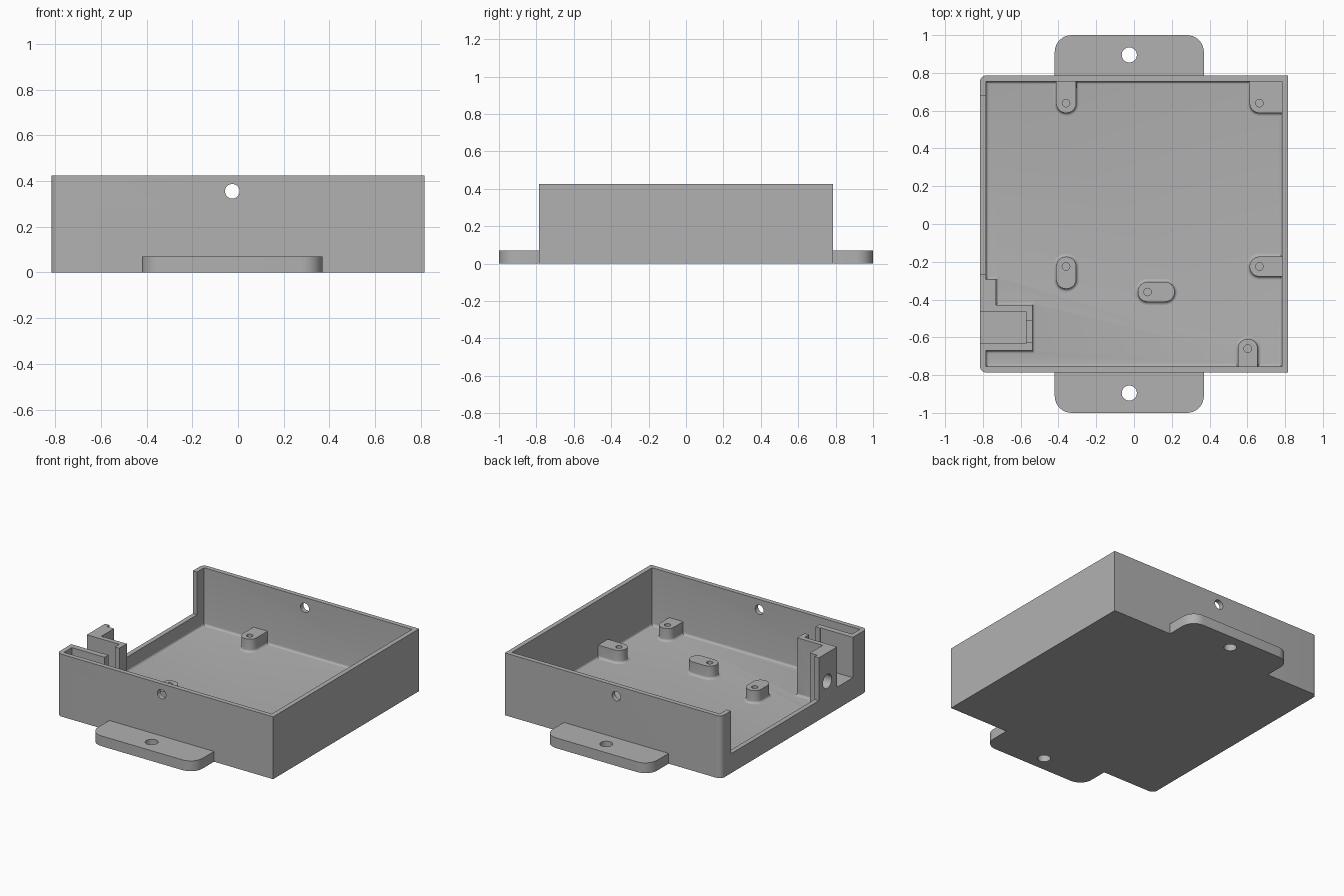
import bpy, bmesh, math

cube = bpy.data.objects.get("Cube")
if cube:
    bpy.data.objects.remove(cube, do_unlink=True)

grey = bpy.data.materials.new("matte_grey")
grey.use_nodes = True
COLOUR = (0.44, 0.44, 0.44, 1)
grey.diffuse_color = COLOUR
grey.node_tree.nodes["Principled BSDF"].inputs["Base Color"].default_value = COLOUR

HEIGHT, FLOOR, TAB_TOP, POST_TOP = 0.425, 0.033, 0.07, 0.12
FILLET = 0.016
HX, HY, WALL = 0.816, 0.787, 0.032


def outline(x0, x1, y0, y1, radii, grow):
    """Rectangle with one radius per corner (SW, SE, NE, NW), grown outward."""
    x0, x1, y0, y1 = x0 - grow, x1 + grow, y0 - grow, y1 + grow
    corners = [(x0, y0, 1, 1), (x1, y0, -1, 1), (x1, y1, -1, -1), (x0, y1, 1, -1)]
    points = []
    for i, ((x, y, sx, sy), r) in enumerate(zip(corners, radii)):
        r = max(0, r + grow)
        for k in range(9):
            a = math.pi + (i + k / 8) * math.pi / 2
            points.append((x + sx * r + r * math.cos(a), y + sy * r + r * math.sin(a)))
    return points


def make(name, bm):
    bmesh.ops.remove_doubles(bm, verts=bm.verts, dist=1e-5)
    bmesh.ops.recalc_face_normals(bm, faces=bm.faces)
    mesh = bpy.data.meshes.new(name)
    bm.to_mesh(mesh)
    bm.free()
    mesh.materials.append(grey)
    obj = bpy.data.objects.new(name, mesh)
    bpy.context.collection.objects.link(obj)
    return obj


def prism(name, rect, z0, z1, radii=(0, 0, 0, 0), flare=0):
    """Upright block; flare > 0 widens the foot, flare < 0 rounds it inward."""
    rings = [(z0, 0)]
    if flare:
        f = abs(flare)
        rings = [(z0 - 0.01, flare)] if flare > 0 else []
        for k in range(6):
            t = k / 5 * math.pi / 2
            rings.append((z0 + f * (1 - math.cos(t)), flare * (1 - math.sin(t))))
    rings.append((z1, 0))
    bm = bmesh.new()
    loops = [[bm.verts.new((x, y, z)) for x, y in outline(*rect, radii, grow)]
             for z, grow in rings]
    for low, high in zip(loops, loops[1:]):
        for i in range(len(low)):
            j = (i + 1) % len(low)
            bm.faces.new((low[i], low[j], high[j], high[i]))
    bm.faces.new(loops[0])
    bm.faces.new(loops[-1])
    return make(name, bm)


def cylinder(name, centre, radius, length, axis="Z"):
    bm = bmesh.new()
    bmesh.ops.create_cone(bm, cap_ends=True, segments=32, radius1=radius,
                          radius2=radius, depth=length)
    obj = make(name, bm)
    turn = {"X": (0, math.pi / 2, 0), "Y": (math.pi / 2, 0, 0), "Z": (0, 0, 0)}
    obj.rotation_euler = turn[axis]
    obj.location = centre
    return obj


def combine(target, tool, operation="DIFFERENCE"):
    mod = target.modifiers.new("join", "BOOLEAN")
    mod.operation, mod.solver, mod.object = operation, "EXACT", tool
    bpy.context.view_layer.update()
    bpy.context.view_layer.objects.active = target
    bpy.ops.object.modifier_apply(modifier=mod.name)
    bpy.data.objects.remove(tool, do_unlink=True)


# Outer box with a mounting tab at the front and back
case = prism("open_case", (-HX, HX, -HY, HY), 0, HEIGHT, (0.035, 0, 0, 0.035))
combine(case, prism("tabs", (-0.42, 0.37, -1, 1), 0, TAB_TOP, (0.09,) * 4), "UNION")

# Hollow inside with a filleted floor
combine(case, prism("cavity", (WALL - HX, HX - WALL, WALL - HY, HY - WALL),
                    FLOOR, 0.6, flare=-FILLET))

# Socket housing and lamp block at the open side
combine(case, prism("socket_housing", (-0.79, -0.538, -0.67, -0.43),
                    FLOOR, HEIGHT, flare=FILLET), "UNION")
combine(case, prism("lamp_block", (-0.79, -0.73, -0.5, -0.293),
                    FLOOR, HEIGHT, flare=FILLET), "UNION")

# Lowered side wall, socket pocket and cable slot
combine(case, prism("side_opening", (-0.9, -0.76, -0.267, 0.68), 0.133, 0.6))
combine(case, prism("pocket", (-0.9, -0.572, -0.632, -0.463), 0.15, 0.6))
combine(case, prism("cable_slot", (-0.6, -0.5, -0.628, -0.51), 0.19, 0.6))

# Lamp hole, wall screw holes and tab holes
combine(case, cylinder("lamp_hole", (-0.79, -0.357, 0.23), 0.048, 0.3, "X"))
for side in (-1, 1):
    combine(case, cylinder("wall_hole", (-0.025, side * HY, 0.355), 0.032, 0.2, "Y"))
    combine(case, cylinder("tab_hole", (-0.025, side * 0.895, 0.035), 0.04, 0.3))

# Board posts: rectangle, rounded corners (SW, SE, NE, NW), screw hole
R = 0.052
X_END, Y_END = HX - WALL + 0.008, HY - WALL + 0.008
posts = {
    "back_post": ((-0.412, -0.306, 0.588, Y_END), (R, R, 0, 0), (-0.36, 0.64)),
    "back_corner_post": ((0.612, X_END, 0.588, Y_END), (R, 0, 0, 0), (0.664, 0.64)),
    "side_post": ((0.612, X_END, -0.278, -0.173), (R, 0, 0, R), (0.664, -0.225)),
    "front_post": ((0.55, 0.655, -Y_END, -0.608), (0, 0, R, R), (0.602, -0.66)),
    "free_post": ((-0.412, -0.306, -0.343, -0.173), (R, R, R, R), (-0.36, -0.225)),
    "centre_post": ((0.02, 0.215, -0.412, -0.306), (R, R, R, R), (0.072, -0.36)),
}
parts = [case]
for name, (rect, radii, hole) in posts.items():
    post = prism(name, rect, FLOOR, POST_TOP, radii, FILLET)
    combine(post, cylinder("screw_hole", (*hole, POST_TOP), 0.02, 0.14))
    parts.append(post)

# Smooth the round surfaces, keep the edges sharp
for obj in parts:
    bpy.ops.object.select_all(action="DESELECT")
    obj.select_set(True)
    bpy.context.view_layer.objects.active = obj
    bpy.ops.object.shade_smooth_by_angle(angle=math.radians(30))
